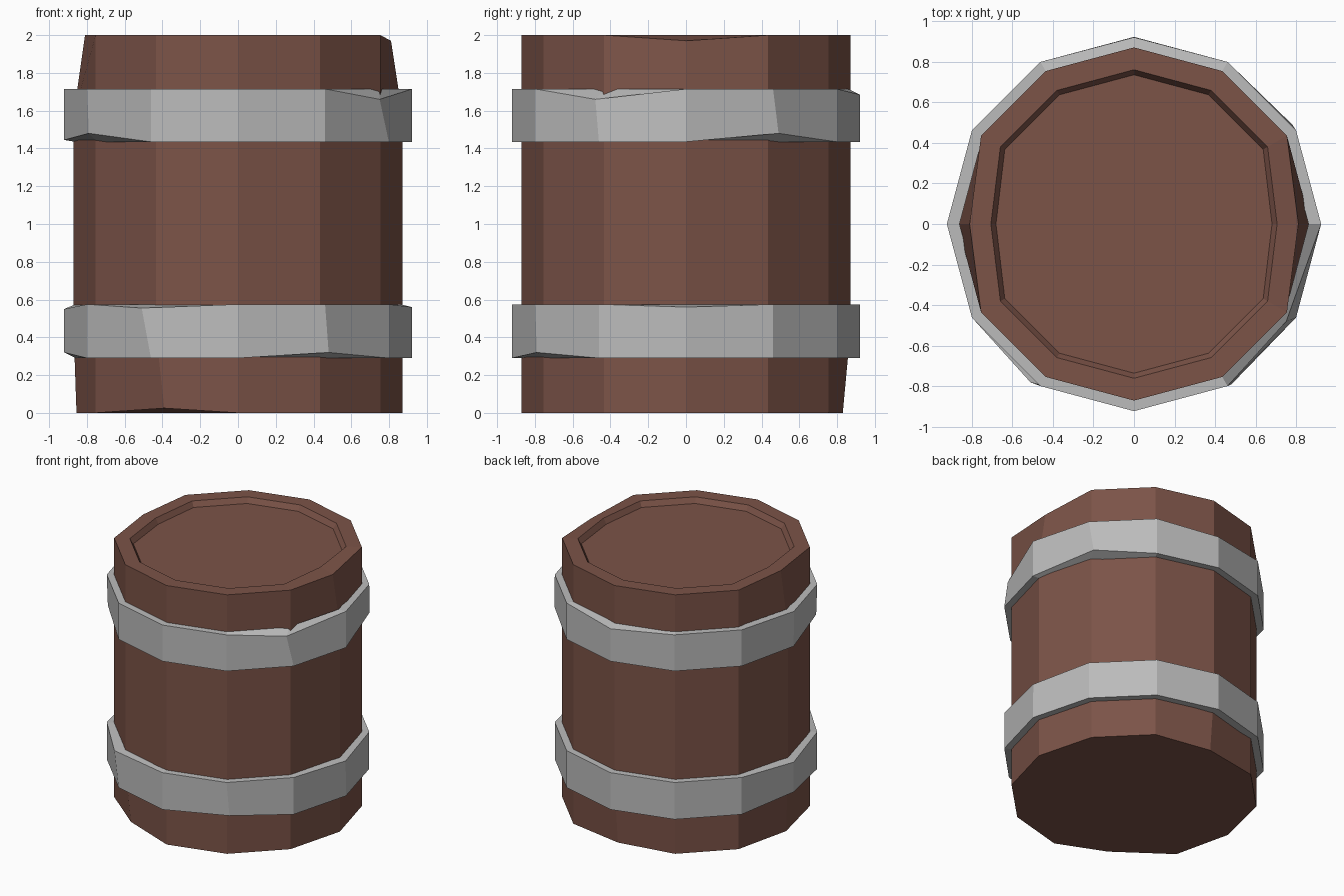
import bpy, bmesh, math

if "Cube" in bpy.data.objects:
    bpy.data.objects.remove(bpy.data.objects["Cube"])

SIDES = 12

def material(name, rgb):
    m = bpy.data.materials.new(name)
    m.diffuse_color = (*rgb, 1)
    m.use_nodes = True
    m.node_tree.nodes["Principled BSDF"].inputs["Base Color"].default_value = m.diffuse_color
    return m

wood = material("brown wood", (0.2, 0.087, 0.064))
metal = material("grey metal", (0.5, 0.5, 0.5))

def lathe(name, profile, mat, closed=False, dents={}):
    """Spin (radius, z) points; dents moves (ring, side) vertices to new (x, y, z)."""
    bm = bmesh.new()
    rings = []
    for i, (r, z) in enumerate(profile):
        ring = []
        for k in range(SIDES):
            a = math.tau * k / SIDES
            co = dents.get((i, k), (r * math.cos(a), r * math.sin(a), z))
            ring.append(bm.verts.new(co))
        rings.append(ring)
    n = len(rings)
    for i in range(n if closed else n - 1):
        a, b = rings[i], rings[(i + 1) % n]
        for k in range(SIDES):
            j = (k + 1) % SIDES
            bm.faces.new((a[k], a[j], b[j], b[k]))
    if not closed:
        bm.faces.new(rings[0][::-1])
        bm.faces.new(rings[-1])
    bmesh.ops.recalc_face_normals(bm, faces=bm.faces)
    me = bpy.data.meshes.new(name)
    bm.to_mesh(me)
    bm.free()
    me.materials.append(mat)
    ob = bpy.data.objects.new(name, me)
    bpy.context.collection.objects.link(ob)
    return ob

# Wooden body with recessed lid and a few worn corners
lathe("barrel_body",
      [(0.87, 0), (0.87, 0.43), (0.87, 1.58), (0.87, 2.0), (0.76, 2.0), (0.735, 1.96)],
      wood, dents={
          (0, 3): (0, 0.83, 0), (0, 6): (-0.855, 0, 0), (0, 8): (-0.39, -0.75, 0.025),
          (3, 0): (0.81, 0, 1.97), (3, 6): (-0.81, 0, 2.0),
          (4, 0): (0.705, 0, 2.0), (4, 6): (-0.705, 0, 2.0),
          (5, 0): (0.68, 0, 1.96), (5, 6): (-0.68, 0, 1.96)})

# Metal hoops: rings 0 inner low, 1 outer low, 2 outer high, 3 inner high
def hoop(name, low, high, dents):
    lathe(name, [(0.86, low), (0.922, low), (0.922, high), (0.86, high)],
          metal, closed=True, dents=dents)

hoop("lower_hoop", 0.29, 0.575, {
    (1, 6): (-0.92, 0, 0.32), (1, 10): (0.48, -0.79, 0.32),
    (2, 0): (0.92, 0, 0.56), (2, 6): (-0.92, 0, 0.55), (2, 8): (-0.51, -0.78, 0.555)})
hoop("upper_hoop", 1.435, 1.715, {
    (1, 1): (0.78, 0.49, 1.48), (1, 7): (-0.79, -0.46, 1.48), (1, 6): (-0.92, 0, 1.445),
    (2, 11): (0.75, -0.48, 1.66), (2, 3): (0, 0.92, 1.685)})
